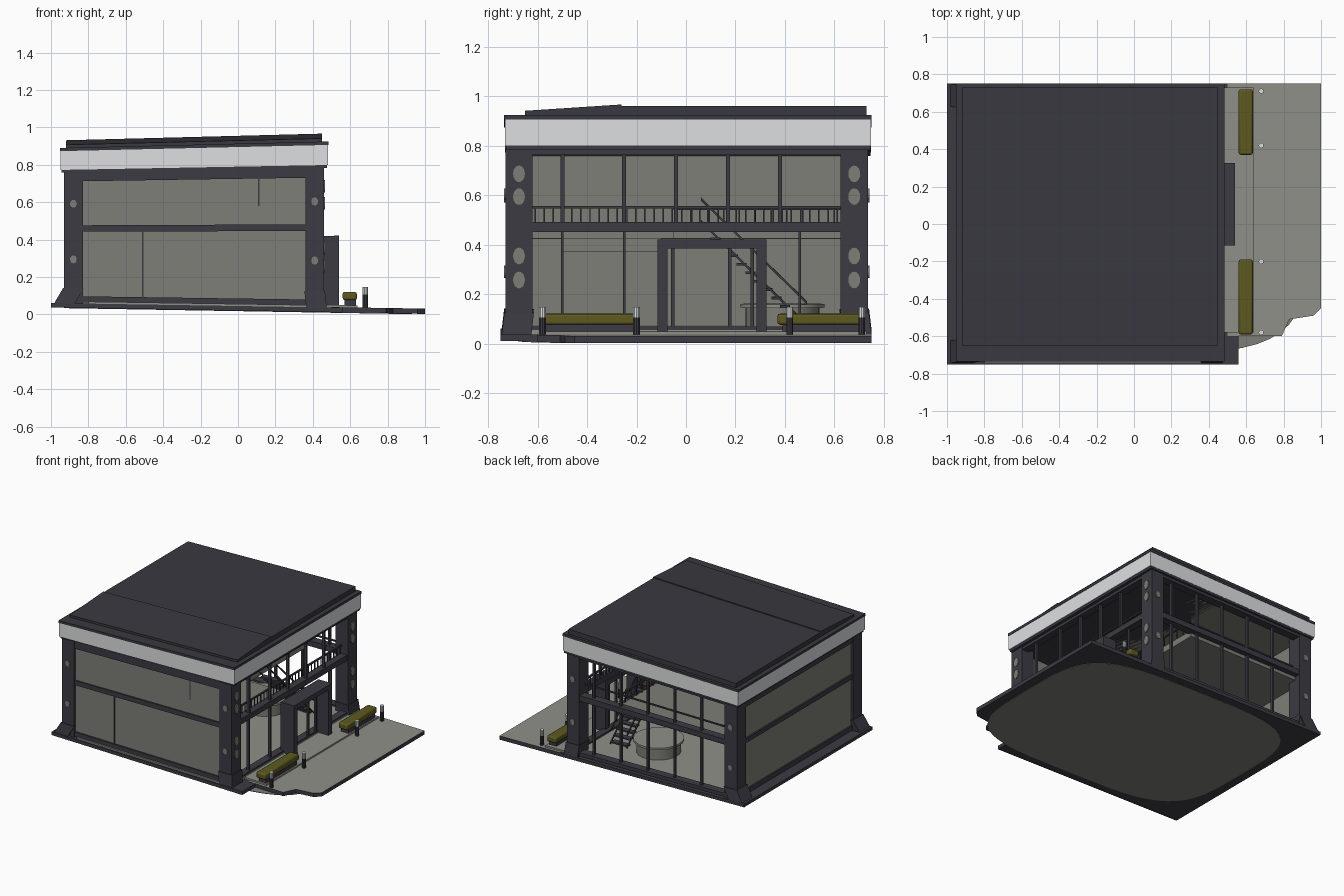
import bpy, bmesh, math

cube = bpy.data.objects.get("Cube")
if cube:
    bpy.data.objects.remove(cube, do_unlink=True)

made = []


def material(name, r, g, b):
    m = bpy.data.materials.new(name)
    m.use_nodes = True
    m.diffuse_color = (r, g, b, 1)
    m.node_tree.nodes["Principled BSDF"].inputs["Base Color"].default_value = (r, g, b, 1)
    return m


DARK = material("charcoal metal", .045, .043, .056)
ROOF = material("dark roof", .04, .04, .051)
WALL = material("grey panel", .21, .21, .185)
PAVE = material("pale paving", .28, .28, .25)
WHITE = material("white fascia", .72, .74, .75)
HEDGE = material("olive hedge", .11, .1, .014)


def finish(name, bm, *mats):
    mesh = bpy.data.meshes.new(name)
    bm.normal_update()
    bm.to_mesh(mesh)
    bm.free()
    for m in mats:
        mesh.materials.append(m)
    ob = bpy.data.objects.new(name, mesh)
    bpy.context.collection.objects.link(ob)
    made.append(ob)
    return ob


def box(name, mat, x0, x1, y0, y1, z0, z1):
    bm = bmesh.new()
    bmesh.ops.create_cube(bm, size=1)
    for v in bm.verts:
        v.co = (x1 if v.co.x > 0 else x0, y1 if v.co.y > 0 else y0, z1 if v.co.z > 0 else z0)
    return finish(name, bm, mat)


def prism(name, pts, z0, z1, side, top):
    """Extruded outline whose upward faces take the second colour."""
    bm = bmesh.new()
    face = bm.faces.new([bm.verts.new((x, y, z0)) for x, y in pts])
    res = bmesh.ops.extrude_face_region(bm, geom=[face])
    for v in res["geom"]:
        if isinstance(v, bmesh.types.BMVert):
            v.co.z = z1
    bmesh.ops.recalc_face_normals(bm, faces=bm.faces)
    bm.normal_update()
    for f in bm.faces:
        f.material_index = int(f.normal.z > .5)
    return finish(name, bm, side, top)


def round_part(name, mat, x, y, z0, z1, r, n=24):
    ring = [(x + r * math.cos(i * math.tau / n), y + r * math.sin(i * math.tau / n)) for i in range(n)]
    return prism(name, ring, z0, z1, mat, mat)


def disc(name, x, y, z, axis, w=.024, h=.033):
    """Thin oval plate facing along x or y."""
    bm = bmesh.new()
    bmesh.ops.create_cone(bm, cap_ends=True, segments=16, radius1=1, radius2=1, depth=.008)
    for v in bm.verts:
        a, b, d = v.co
        v.co = (x + d, y + a * w, z + b * h) if axis == "x" else (x + a * w, y + d, z + b * h)
    bmesh.ops.recalc_face_normals(bm, faces=bm.faces)
    return finish(name, bm, WALL)


# Ground: plinth, forecourt, step, underside
box("plinth", DARK, -1, .56, -.75, .75, .02, .045)
prism("forecourt", [(.5, .75), (1, .75), (1, -.45), (.96, -.49), (.83, -.51), (.79, -.6), (.5, -.6)],
      .02, .047, DARK, PAVE)
box("entrance_step", PAVE, .44, .64, -.58, .73, .045, .058)
n = 48
rim = [(.93 * math.copysign(abs(math.cos(a)) ** .5, math.cos(a)),
        .69 * math.copysign(abs(math.sin(a)) ** .5, math.sin(a)))
       for a in (i * math.tau / n for i in range(n))]
prism("underside_plate", rim, .0175, .0205, WALL, WALL)
box("ground_floor", PAVE, -.9, .46, -.7, .72, .04, .062)

# Corner columns with flared feet and oval plates
for cx in (-.88, .41):
    for cy in (-.675, .68):
        box("corner_column", DARK, cx - .05, cx + .05, cy - .055, cy + .055, .04, .78)
        sx, sy = math.copysign(1, cx), math.copysign(1, cy)
        foot = box("column_foot", DARK, cx - .055, cx + .055, cy - .06, cy + .06, .04, .13)
        for v in foot.data.vertices:
            if v.co.z < .1:
                v.co.x += sx * (.05 if sx < 0 else .01)
                v.co.y += sy * .01
        if cx > 0:
            for z in (.68, .59, .355, .26):
                disc("column_disc", cx + .052, cy, z, "x")
        for z in (.6, .29):
            disc("column_disc", cx, cy + sy * .057, z, "y", .018, .022)

# Solid front wall and solid side wall, framed in dark metal
box("front_wall", WALL, -.85, .38, -.715, -.69, .05, .78)
box("side_wall", WALL, -.915, -.89, -.64, .65, .05, .78)
for name, z0, z1 in (("wall_sill", .05, .085), ("wall_rail", .445, .48), ("wall_head", .725, .78)):
    box("front_" + name, DARK, -.85, .38, -.726, -.712, z0, z1)
    box("side_" + name, DARK, -.926, -.912, -.64, .65, z0, z1)
for x, z0, z1 in ((-.51, .085, .445), (.11, .58, .725)):
    box("front_panel_seam", DARK, x - .004, x + .004, -.719, -.714, z0, z1)
box("front_ledge", PAVE, -.8, .4, -.742, -.73, .044, .056)

# Open glazed sides: beams, sills, mullions
for name, z0, z1 in (("sill", .05, .075), ("floor_beam", .45, .49), ("head_beam", .755, .8)):
    box("entrance_" + name, DARK, .4, .455, -.63, .63, z0, z1)
    box("rear_" + name, DARK, -.84, .37, .67, .73, z0, z1)
box("entrance_handrail", DARK, .40, .412, -.63, .63, .543, .553)
for i in range(34):
    y = -.61 + i * .037
    box("baluster", DARK, .403, .409, y - .003, y + .003, .49, .545)
for y in (-.5, -.25, -.04, .17, .38):
    box("upper_mullion", DARK, .425, .445, y - .008, y + .008, .49, .76)
for y in (-.5, -.25, .46):
    box("lower_mullion", DARK, .425, .445, y - .005, y + .005, .06, .45)
for i in range(5):
    x = -.62 + i * .22
    box("rear_mullion", DARK, x - .007, x + .007, .69, .71, .06, .76)
box("rear_handrail", DARK, -.83, .36, .655, .665, .543, .553)

# Entrance portal
for y in (-.115, .285):
    box("portal_post", DARK, .43, .54, y, y + .04, .045, .42)
box("portal_lintel", DARK, .43, .54, -.115, .325, .385, .42)
for y in (-.06, .17, .26):
    box("door_stile", DARK, .44, .455, y, y + .014, .058, .385)

# Upper floor with a stairwell void, and the ceiling
box("upper_floor", WALL, -.9, .08, -.69, .69, .425, .47)
box("gallery_floor", WALL, .08, .41, -.69, -.05, .425, .47)
box("gallery_ceiling_drop", WALL, -.3, .3, -.5, -.1, .37, .43)
box("ceiling", WALL, -.91, .44, -.7, .72, .775, .79)
box("void_handrail", DARK, .07, .08, -.05, .68, .54, .55)
for i in range(12):
    y = -.04 + i * .064
    box("void_baluster", DARK, .072, .078, y - .003, y + .003, .47, .545)

# Stair, round counter
steps = 12
for i in range(steps):
    y, z = .47 - i * .035, .085 + i * .034
    box("stair_tread", DARK, .14, .27, y - .02, y + .02, z - .006, z + .004)
for x in (.135, .27):
    for name, lift in (("stair_string", 0), ("stair_rail", .09)):
        ob = box(name, DARK, x, x + .008, .06, .49, 0, .012)
        for v in ob.data.vertices:
            v.co.z += lift + .07 + (.49 - v.co.y) * .97
round_part("round_counter", WALL, -.05, .39, .06, .145, .15)
round_part("counter_top", PAVE, -.05, .39, .145, .16, .17)

# Planters and bollards
for y0, y1 in ((-.59, -.19), (.37, .72)):
    box("planter", DARK, .57, .63, y0 + .02, y1 - .02, .045, .09)
    ob = box("hedge", HEDGE, .56, .635, y0, y1, .085, .128)
    mod = ob.modifiers.new("soft edge", "BEVEL")
    mod.width, mod.segments = .01, 2
for y in (-.58, -.2, .42, .71):
    round_part("bollard", DARK, .68, y, .045, .115, .014, 10)
    round_part("bollard_lamp", WHITE, .68, y, .115, .155, .014, 10)

# Fascia band and roof
box("fascia_base", DARK, -.945, .475, -.725, .745, .775, .8)
box("fascia_band", WHITE, -.95, .482, -.732, .747, .79, .895)
box("roof_cap", ROOF, -.953, .485, -.735, .75, .895, .913)
box("roof_deck", ROOF, -.92, .45, -.26, .73, .91, .948)
slope = box("roof_slope", ROOF, -.92, .45, -.65, -.26, .91, .955)
for v in slope.data.vertices:
    if v.co.y < -.5 and v.co.z > .93:
        v.co.z = .93

# Slight settling: the base falls and the roof rises towards the entrance
for ob in made:
    for v in ob.data.vertices:
        v.co.z += v.co.x * (.046 * v.co.z - .018)

# Smooth the round parts
for ob in bpy.context.selected_objects:
    ob.select_set(False)
for ob in made:
    if ob.name.startswith(("round", "counter", "bollard", "hedge")):
        ob.select_set(True)
        bpy.context.view_layer.objects.active = ob
bpy.ops.object.shade_smooth_by_angle()
